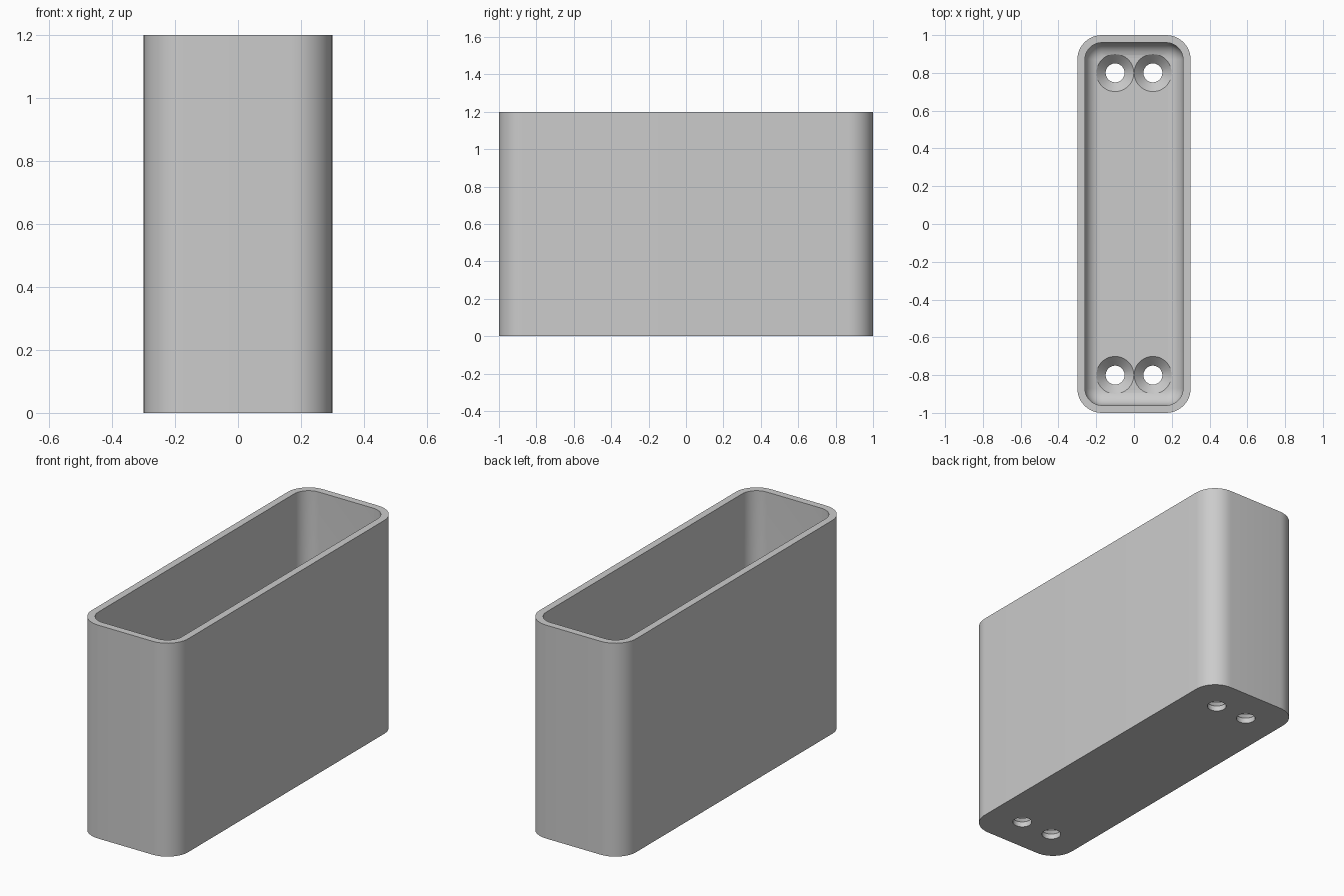
import bpy, bmesh, math

if "Cube" in bpy.data.objects:
    bpy.data.objects.remove(bpy.data.objects["Cube"])

W, D, H = 0.6, 2.0, 1.2      # outer size
R, T = 0.13, 0.04            # corner radius, wall thickness
FLOOR, FILLET = 0.08, 0.08   # floor thickness, inner floor fillet

grey = bpy.data.materials.new("plain_grey")
grey.diffuse_color = (0.6, 0.6, 0.6, 1)
grey.use_nodes = True
grey.node_tree.nodes["Principled BSDF"].inputs["Base Color"].default_value = grey.diffuse_color


def ring(bm, inset, z, seg=12):
    """Rounded rectangle loop, inset from the outer outline."""
    r = R - inset
    out = []
    for k, (sx, sy) in enumerate([(1, 1), (-1, 1), (-1, -1), (1, -1)]):
        for i in range(seg + 1):
            a = math.pi / 2 * (k + i / seg)
            out.append(bm.verts.new((sx * (W / 2 - R) + r * math.cos(a),
                                     sy * (D / 2 - R) + r * math.sin(a), z)))
    return out


def make(name, bm):
    bmesh.ops.recalc_face_normals(bm, faces=bm.faces)
    me = bpy.data.meshes.new(name)
    bm.to_mesh(me)
    bm.free()
    me.materials.append(grey)
    ob = bpy.data.objects.new(name, me)
    bpy.context.collection.objects.link(ob)
    return ob


# Open box: outer wall, rim, inner wall, rounded floor edge, floor
bm = bmesh.new()
levels = [(0, 0), (0, H), (T, H), (T, FLOOR + FILLET)]
for i in range(1, 9):
    a = math.pi / 2 * i / 8
    levels.append((T + FILLET * (1 - math.cos(a)), FLOOR + FILLET * (1 - math.sin(a))))
rings = [ring(bm, *l) for l in levels]
for a, b in zip(rings, rings[1:]):
    n = len(a)
    for i in range(n):
        j = (i + 1) % n
        bm.faces.new((a[i], a[j], b[j], b[i]))
bm.faces.new(rings[0])
bm.faces.new(rings[-1])
box = make("box", bm)

# Countersunk screw hole cutters
bm = bmesh.new()
N = 48
for x in (-0.1, 0.1):
    for y in (-0.8, 0.8):
        prof = [(0.05, -0.05), (0.05, 0.03), (0.099, FLOOR), (0.099, FLOOR + 0.1)]
        loops = [[bm.verts.new((x + r * math.cos(2 * math.pi * i / N),
                                y + r * math.sin(2 * math.pi * i / N), z))
                  for i in range(N)] for r, z in prof]
        for a, b in zip(loops, loops[1:]):
            for i in range(N):
                j = (i + 1) % N
                bm.faces.new((a[i], a[j], b[j], b[i]))
        bm.faces.new(loops[0])
        bm.faces.new(loops[-1])
cutter = make("hole_cutter", bm)

mod = box.modifiers.new("holes", 'BOOLEAN')
mod.object = cutter
mod.operation = 'DIFFERENCE'
mod.solver = 'EXACT'
bpy.context.view_layer.objects.active = box
box.select_set(True)
bpy.ops.object.modifier_apply(modifier="holes")
bpy.data.objects.remove(cutter)
bpy.ops.object.shade_smooth_by_angle(angle=math.radians(30))
